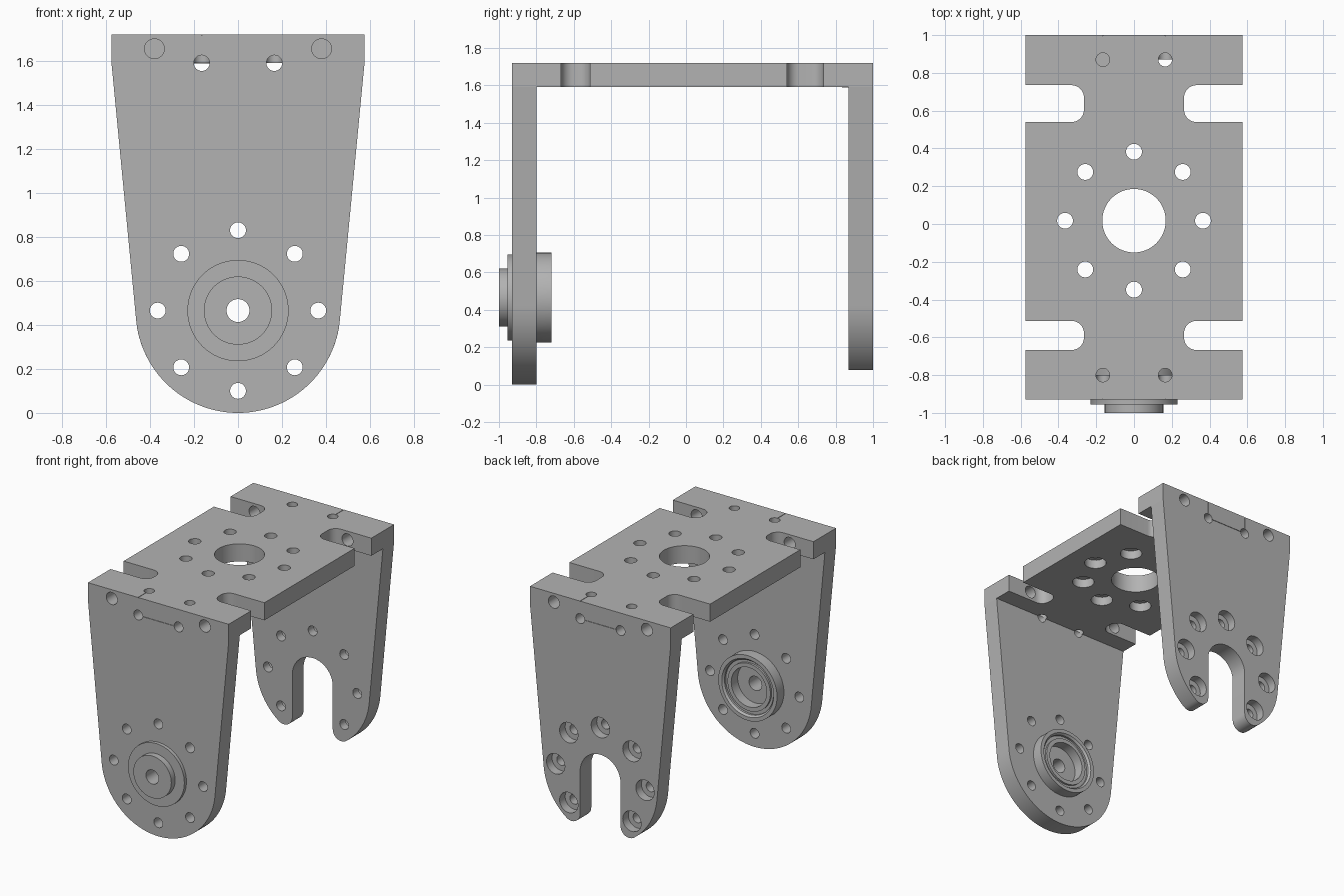
import bpy, bmesh, math
from mathutils import Matrix, Vector

if "Cube" in bpy.data.objects:
    bpy.data.objects.remove(bpy.data.objects["Cube"])

grey = bpy.data.materials.new("plain_grey")
grey.use_nodes = True
grey.diffuse_color = (0.45, 0.45, 0.45, 1)
grey.node_tree.nodes["Principled BSDF"].inputs["Base Color"].default_value = (0.45, 0.45, 0.45, 1)

# Main dimensions
HALF_W, TOP, UNDER = 0.575, 1.72, 1.59
FRONT, FRONT_IN, BACK_IN, BACK = -0.93, -0.80, 0.87, 1.0
AXIS_Z, ROUND_R, RING_R = 0.465, 0.465, 0.365
MID_Y, SLOT = 0.0175, 0.165
cutters = []


def to_object(name, bm):
    bmesh.ops.recalc_face_normals(bm, faces=bm.faces)
    mesh = bpy.data.meshes.new(name)
    bm.to_mesh(mesh)
    bm.free()
    mesh.materials.append(grey)
    obj = bpy.data.objects.new(name, mesh)
    bpy.context.scene.collection.objects.link(obj)
    return obj


def prism(name, points, start, depth):
    """Extrude a closed outline of 3D points."""
    bm = bmesh.new()
    face = bm.faces.new([bm.verts.new(Vector(p) + Vector(start)) for p in points])
    new = bmesh.ops.extrude_face_region(bm, geom=[face])["geom"]
    bmesh.ops.translate(bm, vec=depth, verts=[v for v in new if isinstance(v, bmesh.types.BMVert)])
    return to_object(name, bm)


def box(name, lo, hi):
    bm = bmesh.new()
    lo, hi = Vector(lo), Vector(hi)
    bmesh.ops.create_cube(bm, size=1, matrix=Matrix.Translation((lo + hi) / 2)
                          @ Matrix.Diagonal((*(hi - lo), 1)))
    return to_object(name, bm)


def arc(cx, cz, r, a0, a1, n=12):
    return [(cx + r * math.cos(a0 + (a1 - a0) * i / n), cz + r * math.sin(a0 + (a1 - a0) * i / n))
            for i in range(n + 1)]


def bore(axis, a, b, r, lo, hi, seg=32):
    """Cylindrical cutter along y (at x=a, z=b) or along z (at x=a, y=b)."""
    bm = bmesh.new()
    mid = (lo + hi) / 2
    if axis == "y":
        m = Matrix.Translation((a, mid, b)) @ Matrix.Rotation(math.pi / 2, 4, "X")
    else:
        m = Matrix.Translation((a, b, mid))
    bmesh.ops.create_cone(bm, cap_ends=True, segments=seg, radius1=r, radius2=r, depth=hi - lo, matrix=m)
    cutters.append(to_object("cutter", bm))


def ring(cz):
    """Centres of eight holes, the lowest one last."""
    return [(RING_R * math.cos(a), cz + RING_R * math.sin(a))
            for a in (math.radians(45 * k - 45) for k in range(8))]


# Side plate outlines: tapered flanks tangent to a round lower end
dx, dz = HALF_W, UNDER - AXIS_Z
tangent = math.atan2(dz, dx) - math.acos(ROUND_R / math.hypot(dx, dz))
flank = [(HALF_W, TOP), (HALF_W, UNDER)]
front_half = flank + arc(0, AXIS_Z, ROUND_R, tangent, -math.pi / 2, 28)

# Forked outline: open slot with rounded tips
tip_r = 0.07
tip_x = SLOT + tip_r
tip_z = AXIS_Z - math.sqrt((ROUND_R - tip_r) ** 2 - tip_x ** 2)
tip_a = math.atan2(tip_z - AXIS_Z, tip_x)
fork_half = (flank + arc(0, AXIS_Z, ROUND_R, tangent, tip_a, 20)
             + arc(tip_x, tip_z, tip_r, tip_a, -math.pi, 12)[1:]
             + arc(0, AXIS_Z, SLOT, 0, math.pi / 2, 14))


def side_plate(name, half, y0, y1):
    outline = half + [(-x, z) for x, z in reversed(half) if abs(x) > 1e-5]
    return prism(name, [(x, 0, z) for x, z in outline], (0, y0, 0), (0, y1 - y0, 0))


bracket = side_plate("bracket", front_half, FRONT, FRONT_IN)
back_plate = side_plate("back_plate", fork_half, BACK_IN, BACK)
top_plate = box("top_plate", (-HALF_W, FRONT, UNDER), (HALF_W, BACK, TOP))

# Round-cornered notches in the top plate edges
for y0, y1 in ((-0.667, -0.513), (0.54, 0.735)):
    r = 0.065
    shape = ([(0.7, y0)] + arc(0.265 + r, y0 + r, r, -math.pi / 2, -math.pi, 8)
             + arc(0.265 + r, y1 - r, r, math.pi, math.pi / 2, 8) + [(0.7, y1)])
    for s in (-1, 1):
        cutters.append(prism("cutter", [(s * x, y, 0) for x, y in shape], (0, 0, 1.5), (0, 0, 0.3)))

# Top plate: centre opening and ring, counterbored from below
bore("z", 0, MID_Y, 0.168, 1.5, 1.8, 64)
for x, y in ring(MID_Y):
    bore("z", x, y, 0.042, 1.5, 1.8)
    bore("z", x, y, 0.075, 1.5, 1.655)

# Front plate: hub seat and bolt ring
bore("y", 0, AXIS_Z, 0.215, -1.1, -0.7, 64)
for x, z in ring(AXIS_Z):
    bore("y", x, z, 0.036, -1.1, -0.7)

# Back plate: bolt ring, counterbored from outside
for x, z in ring(AXIS_Z):
    if z > AXIS_Z - 0.3:
        bore("y", x, z, 0.036, 0.8, 1.1)
        bore("y", x, z, 0.075, 0.935, 1.1)

# Corner screw holes, relief holes and seam grooves
g = 0.002
for s in (-1, 1):
    bore("y", s * 0.38, 1.655, 0.045, -1.1, -0.6)
    bore("y", s * 0.38, 1.655, 0.045, 0.65, 1.1)
    x = s * SLOT
    bore("y", x, UNDER, 0.036, -1.1, FRONT_IN + g, 24)
    bore("y", x, UNDER, 0.036, BACK_IN - g, 1.1, 24)
    bore("z", x, FRONT_IN, 0.036, UNDER - g, 1.8, 24)
    bore("z", x, BACK_IN, 0.036, UNDER - g, 1.8, 24)
    face_y = FRONT if s < 0 else BACK
    cutters.append(box("cutter", (-SLOT, face_y - 0.004, UNDER - g), (SLOT, face_y + 0.004, UNDER + g)))
    for t in (-SLOT, SLOT):
        cutters.append(box("cutter", (t - g, face_y - 0.004, UNDER), (t + g, face_y + 0.004, 1.75)))
    y0, y1 = (-0.95, FRONT_IN) if s < 0 else (BACK_IN, 1.02)
    cutters.append(box("cutter", (x - g, y0, TOP - 0.004), (x + g, y1, 1.75)))

# Unite the plates, cut everything and bake the result
for other, op in [(top_plate, "UNION"), (back_plate, "UNION")] + [(c, "DIFFERENCE") for c in cutters]:
    mod = bracket.modifiers.new(op.title(), "BOOLEAN")
    mod.operation, mod.object, mod.solver = op, other, "EXACT"
    other.hide_render = True
bpy.context.view_layer.update()
baked = bpy.data.meshes.new_from_object(bracket.evaluated_get(bpy.context.evaluated_depsgraph_get()))
bracket.modifiers.clear()
bracket.data = baked
for other in [top_plate, back_plate] + cutters:
    bpy.data.objects.remove(other)

# Bearing hub: closed profile (radius, y) spun about the lower axis
profile = [(0.052, -1.0), (0.155, -1.0), (0.155, -0.955), (0.23, -0.955), (0.23, FRONT),
           (0.24, FRONT_IN), (0.24, -0.72), (0.212, -0.72), (0.20, -0.735), (0.20, -0.75),
           (0.175, -0.75), (0.175, -0.735), (0.145, -0.735), (0.145, -0.81), (0.052, -0.81)]
bm = bmesh.new()
verts = [bm.verts.new((r, y, AXIS_Z)) for r, y in profile]
edges = [bm.edges.new((v, verts[i - 1])) for i, v in enumerate(verts)]
bmesh.ops.spin(bm, geom=verts + edges, cent=(0, 0, AXIS_Z), axis=(0, 1, 0),
               angle=2 * math.pi, steps=64, use_merge=True)
bmesh.ops.remove_doubles(bm, verts=bm.verts, dist=1e-5)
hub = to_object("bearing_hub", bm)

# Smooth bores, sharp edges
bpy.ops.object.select_all(action="DESELECT")
for obj in (bracket, hub):
    obj.select_set(True)
    bpy.context.view_layer.objects.active = obj
bpy.ops.object.shade_smooth_by_angle(angle=math.radians(30))
